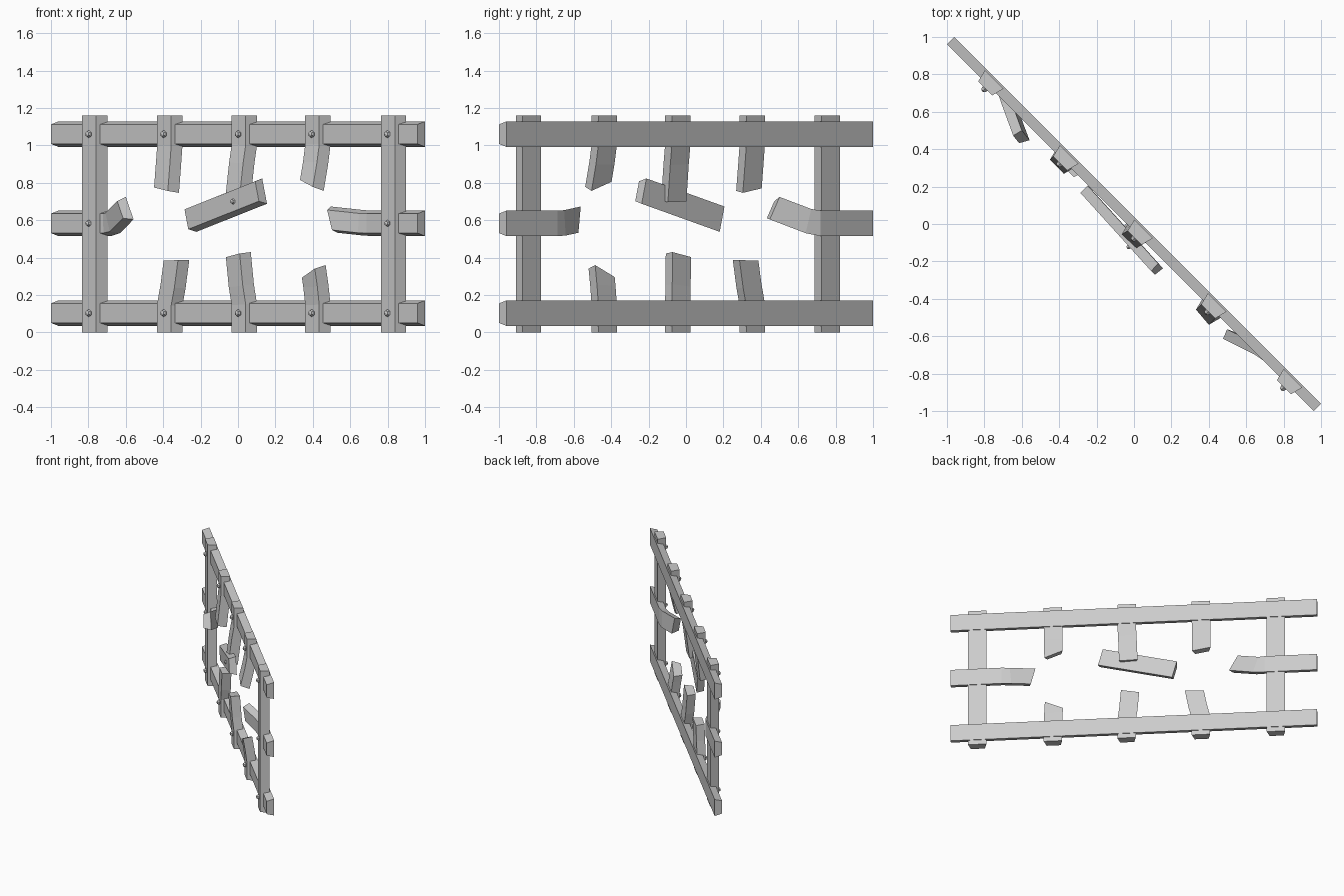
import bpy, bmesh, math
from mathutils import Vector, Matrix

cube = bpy.data.objects.get("Cube")
if cube:
    bpy.data.objects.remove(cube)

grey = bpy.data.materials.new("plain_grey")
grey.use_nodes = True
colour = (0.6, 0.6, 0.6, 1)
grey.diffuse_color = colour
grey.node_tree.nodes["Principled BSDF"].inputs["Base Color"].default_value = colour

# The grate is laid out along local x, facing local -y, then turned on the spot
TURN = math.radians(-45)


def finish(name, bm):
    bmesh.ops.recalc_face_normals(bm, faces=bm.faces)
    mesh = bpy.data.meshes.new(name)
    bm.to_mesh(mesh)
    bm.free()
    mesh.materials.append(grey)
    obj = bpy.data.objects.new(name, mesh)
    obj.rotation_euler.z = TURN
    bpy.context.collection.objects.link(obj)
    return obj


def beam(name, path, wide, narrow, back, front, skew=0.0, cut_end=-1):
    """Sweep a bar, narrower at the front, along a bent path; skew slants one end."""
    pts = [Vector(p) for p in path]
    bm = bmesh.new()
    rings = []
    last = len(pts) - 1
    for i, p in enumerate(pts):
        t = (pts[min(i + 1, last)] - pts[max(i - 1, 0)]).normalized()
        side = Vector((0, 1, 0)).cross(t).normalized()
        deep = t.cross(side)
        slant = skew if i == cut_end % len(pts) else 0
        corners = ((-wide, back), (wide, back), (narrow, front), (-narrow, front))
        rings.append([bm.verts.new(p + side * w + deep * d + t * slant * w / wide)
                      for w, d in corners])
    for a, b in zip(rings, rings[1:]):
        for k in range(4):
            n = (k + 1) % 4
            bm.faces.new((a[k], a[n], b[n], b[k]))
    bm.faces.new(rings[0])
    bm.faces.new(rings[-1])
    return finish(name, bm)


def bolt(name, x, y, z, r):
    bm = bmesh.new()
    bmesh.ops.create_uvsphere(bm, u_segments=6, v_segments=4, radius=r,
                              matrix=Matrix.Translation((x, y, z))
                              @ Matrix.Rotation(math.pi / 2, 4, 'X'))
    finish(name, bm)


RAIL = (0.068, 0.052, 0.028, -0.028)
BAR = (0.07, 0.053, 0.018, -0.05)
END, TOP = 1.386, 1.16
LOW, MID, HIGH = 0.103, 0.583, 1.06

# Full rails
for name, z in (("bottom_rail", LOW), ("top_rail", HIGH)):
    beam(name, [(-END, 0, z), (END, 0, z)], *RAIL)

# Broken middle rail, bent outward at the gap
beam("middle_rail_right_stub",
     [(-END, 0, MID), (-0.99, 0, MID), (-0.93, -0.02, 0.592), (-0.755, -0.10, 0.66)],
     *RAIL, skew=0.01)
beam("middle_rail_left_stub",
     [(0.775, -0.065, 0.602), (0.94, -0.01, 0.585), (1.0, 0, MID), (END, 0, MID)],
     *RAIL, skew=0.025, cut_end=0)

# Full outer bars
for name, x in (("right_bar", -1.075), ("left_bar", 1.184)):
    beam(name, [(x, 0, 0), (x, 0, TOP)], *BAR)
    bolt(name + "_middle_bolt", x, -0.053, MID, 0.018)

# Broken inner bars: x, upper end (shift x, shift y, z, slant), lower end likewise
broken = {
    "right_inner": (-0.508, (0.0, -0.025, 0.76, 0.012), (0.05, 0.0, 0.385, 0.015)),
    "centre": (0.055, (-0.01, -0.04, 0.70, 0.0), (-0.025, -0.02, 0.415, 0.008)),
    "left_inner": (0.611, (0.0, -0.045, 0.785, 0.025), (-0.005, -0.025, 0.325, 0.03)),
}
for name, (x, (ux, uy, uz, us), (lx, ly, lz, ls)) in broken.items():
    beam(name + "_upper_bar",
         [(x + ux, uy, uz), (x + ux * 0.4, uy * 0.4, 0.9), (x, 0, 1.0), (x, 0, TOP)],
         *BAR, skew=-us, cut_end=0)
    beam(name + "_lower_bar",
         [(x, 0, 0), (x, 0, 0.15), (x + lx * 0.5, ly * 0.5, 0.25), (x + lx, ly, lz)],
         *BAR, skew=ls)

# Loose piece hanging across the gap
beam("loose_piece", [(-0.304, -0.055, 0.605), (0.258, -0.083, 0.755)],
     0.07, 0.055, 0.025, -0.03)
bolt("loose_piece_bolt", 0.067, -0.103, 0.70, 0.016)

# Bolts where bars cross the rails
for i, x in enumerate((-1.075, -0.508, 0.055, 0.611, 1.184)):
    for level, z in (("lower", LOW), ("upper", HIGH)):
        bolt(f"{level}_bolt_{i + 1}", x, -0.053, z, 0.02)
